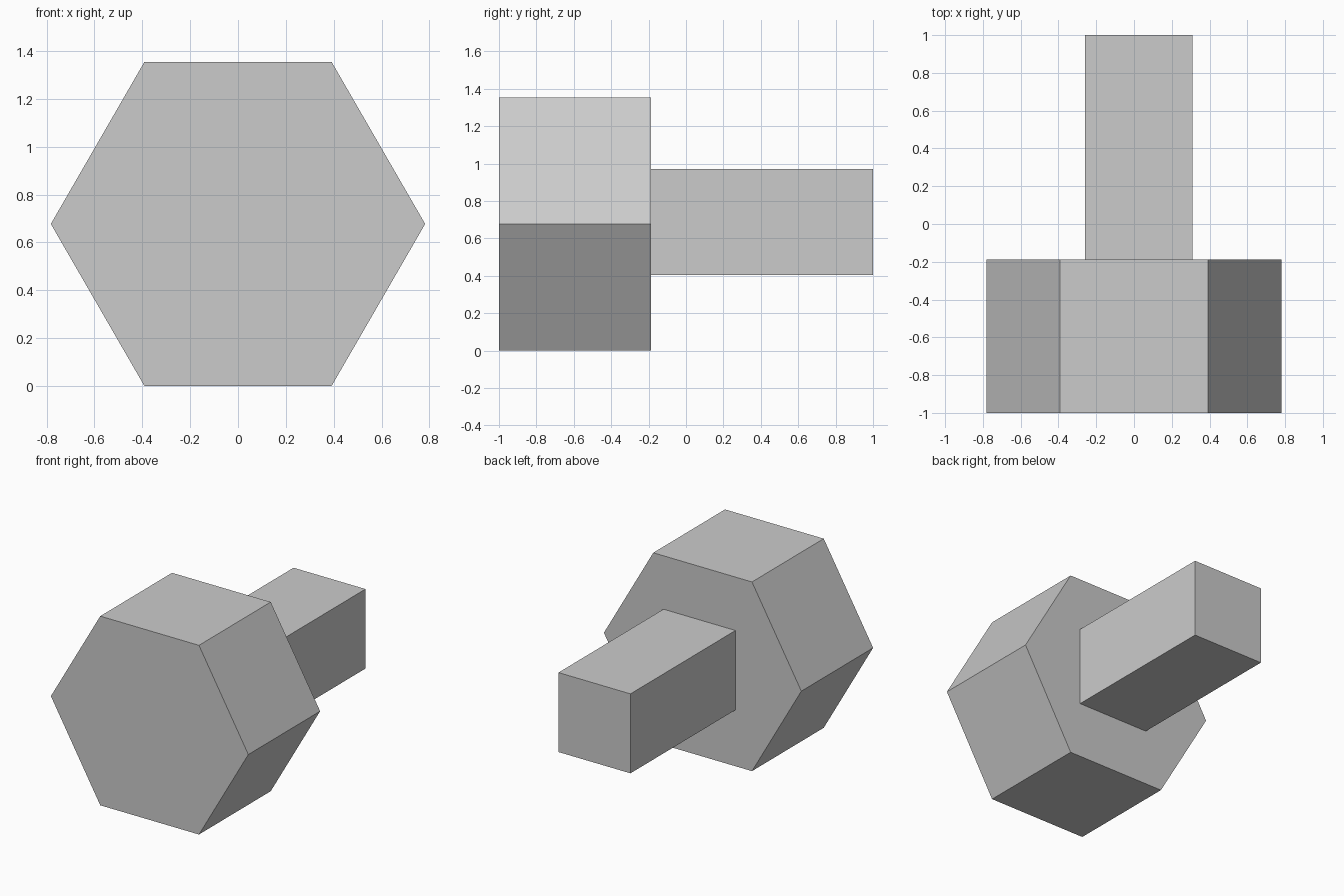
import bpy, bmesh
from math import cos, sin, pi

if "Cube" in bpy.data.objects:
    bpy.data.objects.remove(bpy.data.objects["Cube"])


def prism(name, profile, y0, y1):
    """Extrude a closed (x, z) profile along y into a solid."""
    bm = bmesh.new()
    face = bm.faces.new([bm.verts.new((x, y0, z)) for x, z in profile])
    ext = bmesh.ops.extrude_face_region(bm, geom=[face], use_keep_orig=True)
    verts = [g for g in ext["geom"] if isinstance(g, bmesh.types.BMVert)]
    bmesh.ops.translate(bm, verts=verts, vec=(0, y1 - y0, 0))
    bmesh.ops.recalc_face_normals(bm, faces=bm.faces)
    mesh = bpy.data.meshes.new(name)
    bm.to_mesh(mesh)
    bm.free()
    obj = bpy.data.objects.new(name, mesh)
    bpy.context.collection.objects.link(obj)
    return obj


# Hexagonal head, resting on one flat
R = 0.782
H = R * sin(pi / 3)
hexagon = [(R * cos(i * pi / 3), H + R * sin(i * pi / 3)) for i in range(6)]
prism("hex_head", hexagon, -1.0, -0.188)

# Square shank, slightly off centre
x0, x1, z0, z1 = -0.26, 0.31, 0.403, 0.972
prism("square_shank", [(x0, z0), (x1, z0), (x1, z1), (x0, z1)], -0.188, 1.0)
